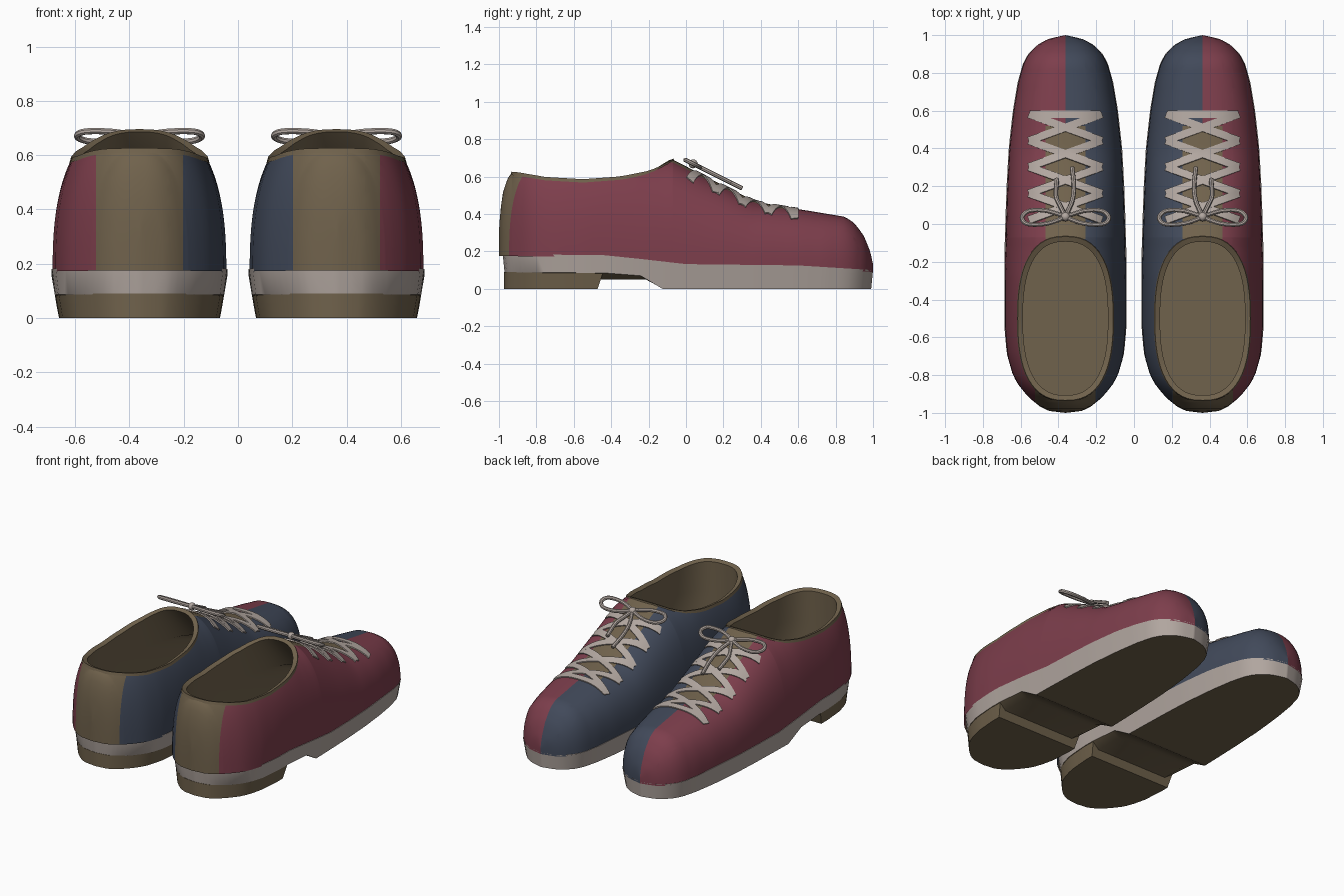
import bpy, bmesh, math
from mathutils import Vector, Matrix

if "Cube" in bpy.data.objects:
    bpy.data.objects.remove(bpy.data.objects["Cube"])

CX = 0.363  # distance of each shoe's centre line from x = 0


def mat(name, rgb):
    m = bpy.data.materials.new(name)
    m.diffuse_color = (*rgb, 1)
    m.use_nodes = True
    m.node_tree.nodes["Principled BSDF"].inputs["Base Color"].default_value = m.diffuse_color
    return m


RED = mat("dark red leather", (0.205, 0.048, 0.072))
BLUE = mat("slate blue leather", (0.053, 0.067, 0.102))
TAN = mat("brown leather", (0.162, 0.122, 0.072))
PALE = mat("pale grey rubber", (0.445, 0.386, 0.352))

# Profiles along y: half width, sole top, ridge / rim height, sole bottom edge
WIDTH = [(-1, 0), (-.99, .085), (-.97, .13), (-.93, .18), (-.9, .21), (-.85, .25), (-.8, .278),
         (-.7, .307), (-.55, .32), (-.2, .32), (0, .315), (.2, .308), (.4, .297), (.6, .275),
         (.75, .25), (.85, .222), (.9, .195), (.95, .145), (.98, .09), (1, 0)]
SOLE_TOP = [(-1, .185), (-.45, .18), (-.25, .16), (0, .132), (.6, .125), (1, .1)]
TOP = [(-1, .3), (-.995, .4), (-.98, .51), (-.955, .59), (-.93, .62), (-.9, .618), (-.75, .592),
       (-.55, .58), (-.35, .595), (-.2, .625), (-.13, .655), (-.07, .69), (0, .655), (.1, .602),
       (.2, .552), (.28, .512), (.37, .468), (.5, .442), (.65, .418), (.85, .385), (.9, .352),
       (.95, .285), (.985, .2), (1, .13)]
SOLE_EDGE = [(-1, .088), (-.45, .085), (-.25, .07), (-.13, 0), (1, 0)]


def interp(tab, y):
    for (a, u), (b, v) in zip(tab, tab[1:]):
        if y <= b:
            return u + (v - u) * max(0, y - a) / (b - a)
    return tab[-1][1]


def cos_range(a, b, n):
    return [(a + b) / 2 - (b - a) / 2 * math.cos(math.pi * i / n) for i in range(n + 1)]


def opening(y):
    u = abs(y + .5) / .43
    return .25 * max(0, 1 - u ** 2.5) ** .4 if u < 1 - 1e-6 else 0


def section(y):
    """half width, base z, dome height and end angle of the upper at y"""
    w, base, xo = interp(WIDTH, y), interp(SOLE_TOP, y) - .01, opening(y)
    end = math.acos((xo / w) ** 1.25) if xo > 0 else math.pi / 2
    return w, base, (interp(TOP, y) - base) / math.sin(end) ** .8, end


def surface(x, y):
    w, base, h, _ = section(y)
    return Vector((x, y, base + h * (1 - min(1, abs(x) / w) ** 2.5) ** .4))


def loft(bm, rings, caps=True, mats=None):
    vs = [[bm.verts.new(p) for p in r] for r in rings]
    n = len(vs[0])
    for a, b in zip(vs, vs[1:]):
        for k in range(n):
            f = bm.faces.new((a[k], a[(k + 1) % n], b[(k + 1) % n], b[k]))
            f.material_index = mats[k] if mats else 0
    if caps:
        bm.faces.new(vs[0])
        bm.faces.new(vs[-1])


def finish(name, bm, mats, recalc=True, angle=40):
    """place the right part and its mirrored left twin"""
    if recalc:
        bmesh.ops.recalc_face_normals(bm, faces=bm.faces)
    me = bpy.data.meshes.new(name)
    bm.to_mesh(me)
    bm.free()
    for m in mats:
        me.materials.append(m)
    me.polygons.foreach_set("use_smooth", [True] * len(me.polygons))
    me.set_sharp_from_angle(angle=math.radians(angle))
    me.transform(Matrix.Translation((CX, 0, 0)))
    left = me.copy()
    left.transform(Matrix.Scale(-1, 4, (1, 0, 0)))
    left.flip_normals()
    for side, data in (("right_", me), ("left_", left)):
        bpy.context.collection.objects.link(bpy.data.objects.new(side + name, data))


# Upper: lofted dome sections, left open around the ankle
open_ys = cos_range(-.93, -.07, 30)
ys = cos_range(-1, -.93, 8)[:-1] + open_ys + cos_range(-.07, 1, 44)[1:]
bm = bmesh.new()
N = 16
for s in (1, -1):
    grid = []
    for y in ys:
        w, base, h, end = section(y)
        row = []
        for j in range(N + 1):
            a = end * j / N
            row.append(bm.verts.new((s * w * max(0, math.cos(a)) ** .8 if a < 1.5707 else 0, y,
                                     base + h * math.sin(a) ** .8)))
        grid.append(row)
    for a, b in zip(grid, grid[1:]):
        for j in range(N):
            q = (a[j], b[j], b[j + 1], a[j + 1])
            bm.faces.new(q if s > 0 else q[::-1])
bmesh.ops.remove_doubles(bm, verts=bm.verts, dist=1e-5)
for co, no in (((.16, 0, 0), (1, 0, 0)), ((-.16, 0, 0), (1, 0, 0)), ((.105, 0, 0), (1, 0, 0)),
               ((-.105, 0, 0), (1, 0, 0)), ((0, .52, 0), (0, 1, 0))):
    bmesh.ops.bisect_plane(bm, geom=bm.verts[:] + bm.edges[:] + bm.faces[:], dist=1e-6,
                           plane_co=co, plane_no=no)
for f in bm.faces:
    c = f.calc_center_median()
    heel = abs(c.x) < .16 and c.y < -.7
    tongue = abs(c.x) < .105 and -.08 < c.y < .52
    f.material_index = 2 if heel or tongue else (0 if c.x > 0 else 1)
bm.normal_update()
if max(bm.faces, key=lambda f: f.calc_center_median().z).normal.z < 0:
    bmesh.ops.reverse_faces(bm, faces=bm.faces)
finish("upper", bm, [RED, BLUE, TAN], recalc=False, angle=60)

# Collar rim and lining, running forward inside the toe
edge = [(opening(y), y, interp(TOP, y)) for y in open_ys]
edge += [(-x, y, z) for x, y, z in edge[-2:0:-1]]


def rim(sx, sy, dz):
    return [(x * sx, -.5 + (y + .5) * sy, z + dz) for x, y, z in edge]


def inner(sx, reach, z):
    out = []
    for x, y, _ in edge:
        y = -.5 + (y + .5) * .95
        out.append((x * sx, y if y < -.3 else -.3 + (y + .3) * reach, z))
    return out


bm = bmesh.new()
loft(bm, [rim(1.03, 1.02, -.012), rim(1.01, 1.008, .006), rim(.9, .945, -.004),
          inner(.95, 2.2, .42), inner(.98, 4, .3), inner(.93, 4, .2)], caps=False)
bm.verts.ensure_lookup_table()
bm.faces.new(bm.verts[-len(edge):])
bmesh.ops.recalc_face_normals(bm, faces=bm.faces)
bm.normal_update()
if min(bm.faces, key=lambda f: f.calc_center_median().z).normal.z < 0:
    bmesh.ops.reverse_faces(bm, faces=bm.faces)
finish("lining", bm, [TAN], recalc=False)

# Sole: pale side wall, brown underside with a raised arch
bm = bmesh.new()
rings = []
for y in sorted(cos_range(-1, 1, 56) + [-.45, -.25, -.13]):
    w, top, p = interp(WIDTH, y) * 1.012, interp(SOLE_TOP, y), interp(SOLE_EDGE, y)
    b, k = min(p, .05), .92 + .5 * p
    yt = y if y > 0 else y * .98
    half = [(w, yt, top), (w * k, yt * .99, p), (w * .8, yt * .985, b)]
    rings.append(half + [(-x, v, z) for x, v, z in half[::-1]])
loft(bm, rings, caps=False, mats=[0, 1, 1, 1, 0, 0])
bmesh.ops.remove_doubles(bm, verts=bm.verts, dist=1e-5)
finish("sole", bm, [PALE, TAN])

# Heel block
bm = bmesh.new()
hy = cos_range(-1, -.1, 30)
hy = [y for y in hy if y < -.48] + [-.455]
rings = []
for z, k, front in ((.09, .968, 0), (0, .92, .03)):
    half = [(interp(WIDTH, y) * k, y * .972 - (front if y > -.46 else 0), z) for y in hy]
    rings.append(half + [(-x, y, q) for x, y, q in half[:0:-1]])
loft(bm, rings)
finish("heel_block", bm, [TAN])

# Flat laces: thin ribbons that follow the upper


def ribbon(bm, a, b, half=.02, n=24):
    a, b = Vector(a), Vector(b)
    side = Vector((-(b - a).y, (b - a).x)).normalized() * half
    rings = []
    for i in range(n + 1):
        c = a.lerp(b, i / n)
        ring = []
        for s, d in ((-1, -.004), (-1, .007), (0, .007), (1, .007), (1, -.004)):
            q = c + side * s
            o = surface(q.x, q.y)
            e = .004
            nrm = (surface(q.x + e, q.y) - surface(q.x - e, q.y)).cross(
                surface(q.x, q.y + e) - surface(q.x, q.y - e)).normalized()
            ring.append(o + nrm * d)
        rings.append(ring)
    loft(bm, rings)


bm = bmesh.new()
ribbon(bm, (-.18, .58), (.18, .58))
for i in range(4):
    y = .58 - .14 * i
    for s in (1, -1):
        ribbon(bm, (s * .19, y), (-s * .19, y - .14))
finish("laces", bm, [PALE])

# Bow: two loops, two tails and a knot on a sloping plane


def tube(bm, pts, r=.012, sides=8, steps=6):
    p = [Vector((x, y, .672 - .5 * (y - .03))) for x, y in pts]
    p = [2 * p[0] - p[1]] + p + [2 * p[-1] - p[-2]]
    path = []
    for i in range(1, len(p) - 2):
        a, b, c, d = p[i - 1:i + 3]
        for k in range(steps):
            t = k / steps
            path.append(.5 * (2 * b + (c - a) * t + (2 * a - 5 * b + 4 * c - d) * t ** 2
                              + (3 * b - a - 3 * c + d) * t ** 3))
    path.append(p[-2])
    up = Vector((0, .5, 1)).normalized()
    rings = []
    for i, q in enumerate(path):
        tan = path[min(i + 1, len(path) - 1)] - path[max(i - 1, 0)]
        side = tan.cross(up).normalized()
        rings.append([q + r * (side * math.cos(g) + up * math.sin(g))
                      for g in (2 * math.pi * k / sides for k in range(sides))])
    loft(bm, rings)


bm = bmesh.new()
for s in (1, -1):
    tube(bm, [(0, .04), (s * .1, .07), (s * .19, .07), (s * .23, .035), (s * .2, 0),
              (s * .1, .002), (0, .035)])
tube(bm, [(0, .04), (-.035, .12), (-.045, .2), (-.035, .3)])
tube(bm, [(0, .04), (.03, .1), (.05, .15), (.045, .24)])
bmesh.ops.create_uvsphere(bm, u_segments=12, v_segments=8, radius=.024,
                          matrix=Matrix.Translation((0, .038, .668)))
finish("lace_bow", bm, [PALE])
